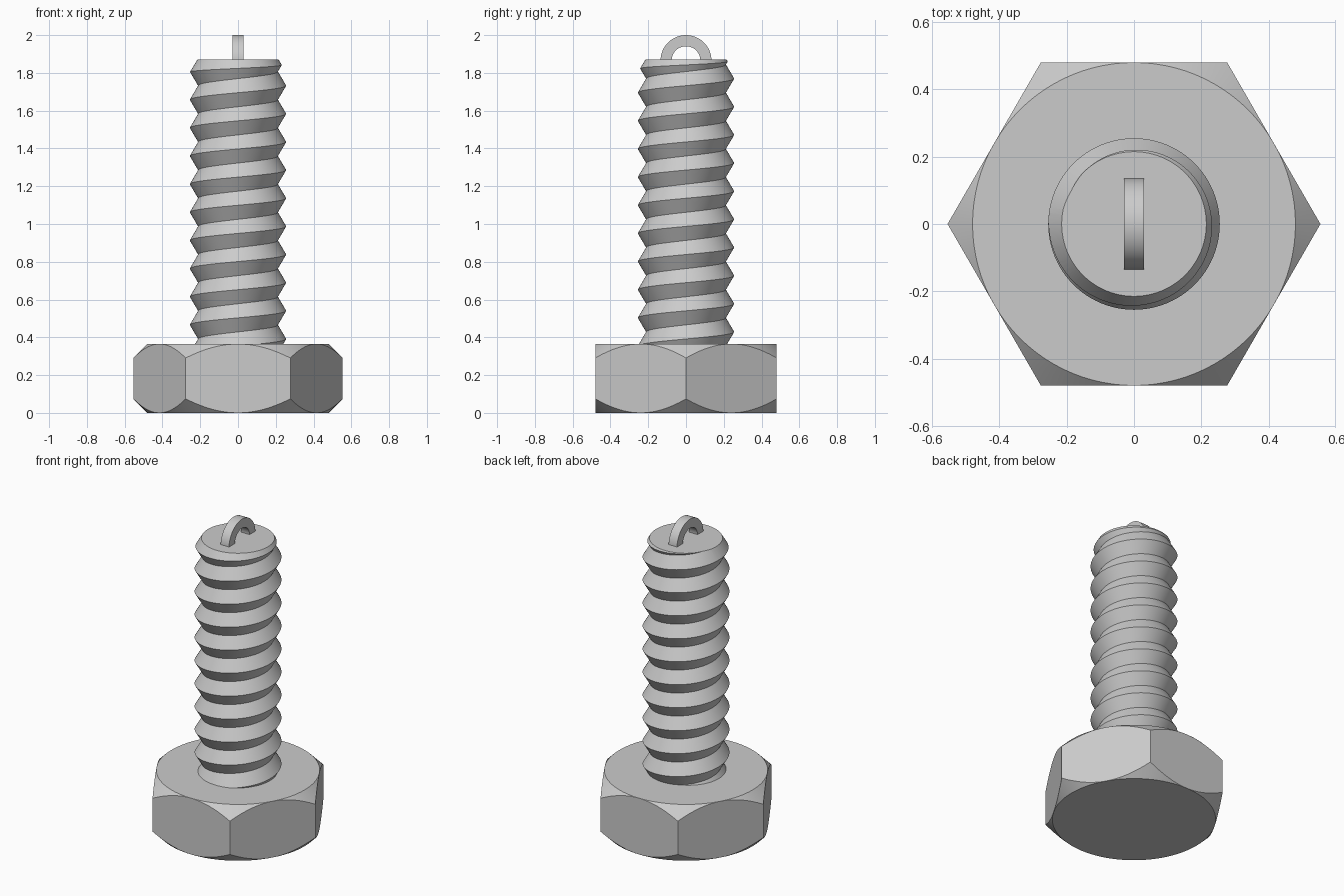
import bpy, bmesh
from math import pi, cos, sin, radians

cube = bpy.data.objects.get("Cube")
if cube:
    bpy.data.objects.remove(cube, do_unlink=True)

steel = bpy.data.materials.new("light_grey_steel")
steel.use_nodes = True
steel.diffuse_color = (0.6, 0.6, 0.6, 1)
steel.node_tree.nodes["Principled BSDF"].inputs["Base Color"].default_value = (0.6, 0.6, 0.6, 1)

HEAD_TOP, SHAFT_TOP, SEGS = 0.365, 1.87, 96


def make_object(name, bm):
    bmesh.ops.recalc_face_normals(bm, faces=bm.faces[:])
    mesh = bpy.data.meshes.new(name)
    bm.to_mesh(mesh)
    bm.free()
    mesh.materials.append(steel)
    obj = bpy.data.objects.new(name, mesh)
    bpy.context.collection.objects.link(obj)
    return obj


def select_only(obj):
    bpy.ops.object.select_all(action='DESELECT')
    obj.select_set(True)
    bpy.context.view_layer.objects.active = obj


def smooth(obj):
    select_only(obj)
    bpy.ops.object.shade_smooth_by_angle(angle=radians(30))


def revolve(name, profile_at, segs=SEGS):
    """Closed solid from a (radius, z) profile that may vary with the angle."""
    bm = bmesh.new()
    cols = []
    for i in range(segs):
        t = 2 * pi * i / segs
        cols.append([bm.verts.new((r * cos(t), r * sin(t), z)) for r, z in profile_at(t)])
    for i, a in enumerate(cols):
        b = cols[(i + 1) % segs]
        for k in range(len(a) - 1):
            bm.faces.new((a[k], b[k], b[k + 1], a[k + 1]))
    bm.faces.new([c[0] for c in reversed(cols)])
    bm.faces.new([c[-1] for c in cols])
    bmesh.ops.remove_doubles(bm, verts=bm.verts[:], dist=1e-5)
    return make_object(name, bm)


# Hexagonal head with conical chamfers above and below
def head_profile(t):
    flat = 0.48
    r = flat / cos(t % (pi / 3) - pi / 6)
    c = r - flat
    return [(flat, 0), (r, c), (r, HEAD_TOP - c), (flat, HEAD_TOP)]


smooth(revolve("hex_head", head_profile))


# Threaded shaft: right-handed helical V profile, alternating root and crest
def threaded_shaft():
    pitch, crest, root = 0.149, 0.255, 0.211
    start = 1.807 - pitch / 2 - 12 * pitch
    rows = 29
    bm = bmesh.new()
    cols = []
    for i in range(SEGS):
        t = 2 * pi * i / SEGS
        col = []
        for k in range(rows):
            r = crest if k % 2 == 0 else root
            col.append(bm.verts.new((r * cos(t), r * sin(t), start + pitch * (k / 2 + t / (2 * pi)))))
        cols.append(col)
    for i, a in enumerate(cols):
        last = i == SEGS - 1
        b = cols[0][2:] if last else cols[i + 1]
        for k in range(len(b) - 1):
            bm.faces.new((a[k], b[k], b[k + 1], a[k + 1]))
    # flat ends
    for z, up in ((HEAD_TOP - 0.06, -1), (SHAFT_TOP + 0.02, 1)):
        geom = bm.verts[:] + bm.edges[:] + bm.faces[:]
        bmesh.ops.bisect_plane(bm, geom=geom, plane_co=(0, 0, z), plane_no=(0, 0, up), clear_outer=True)
        rim = [e for e in bm.edges if e.is_boundary and all(abs(v.co.z - z) < 1e-4 for v in e.verts)]
        bmesh.ops.holes_fill(bm, edges=rim, sides=0)
    return make_object("threaded_shaft", bm)


shaft = threaded_shaft()

# Trim the shaft to a chamfered tip
cutter = revolve("tip_cutter", lambda t: [(0.3, HEAD_TOP - 0.03), (0.3, SHAFT_TOP - 0.14), (0.215, SHAFT_TOP)])
cutter.hide_render = True
trim = shaft.modifiers.new("trim", 'BOOLEAN')
trim.operation = 'INTERSECT'
trim.solver = 'EXACT'
trim.object = cutter
select_only(shaft)
bpy.ops.object.modifier_apply(modifier=trim.name)
bpy.data.objects.remove(cutter, do_unlink=True)
smooth(shaft)


# Half-ring hanging loop on the tip
def hanging_loop():
    outer, inner, half, steps = 0.135, 0.076, 0.03, 32
    bm = bmesh.new()
    sections = []
    for i in range(steps + 1):
        t = pi * i / steps
        sections.append([bm.verts.new((x, r * cos(t), SHAFT_TOP - 0.005 + r * sin(t)))
                         for x, r in ((-half, inner), (half, inner), (half, outer), (-half, outer))])
    for a, b in zip(sections, sections[1:]):
        for k in range(4):
            n = (k + 1) % 4
            bm.faces.new((a[k], a[n], b[n], b[k]))
    bm.faces.new(sections[0])
    bm.faces.new(sections[-1])
    return make_object("hanging_loop", bm)


smooth(hanging_loop())
